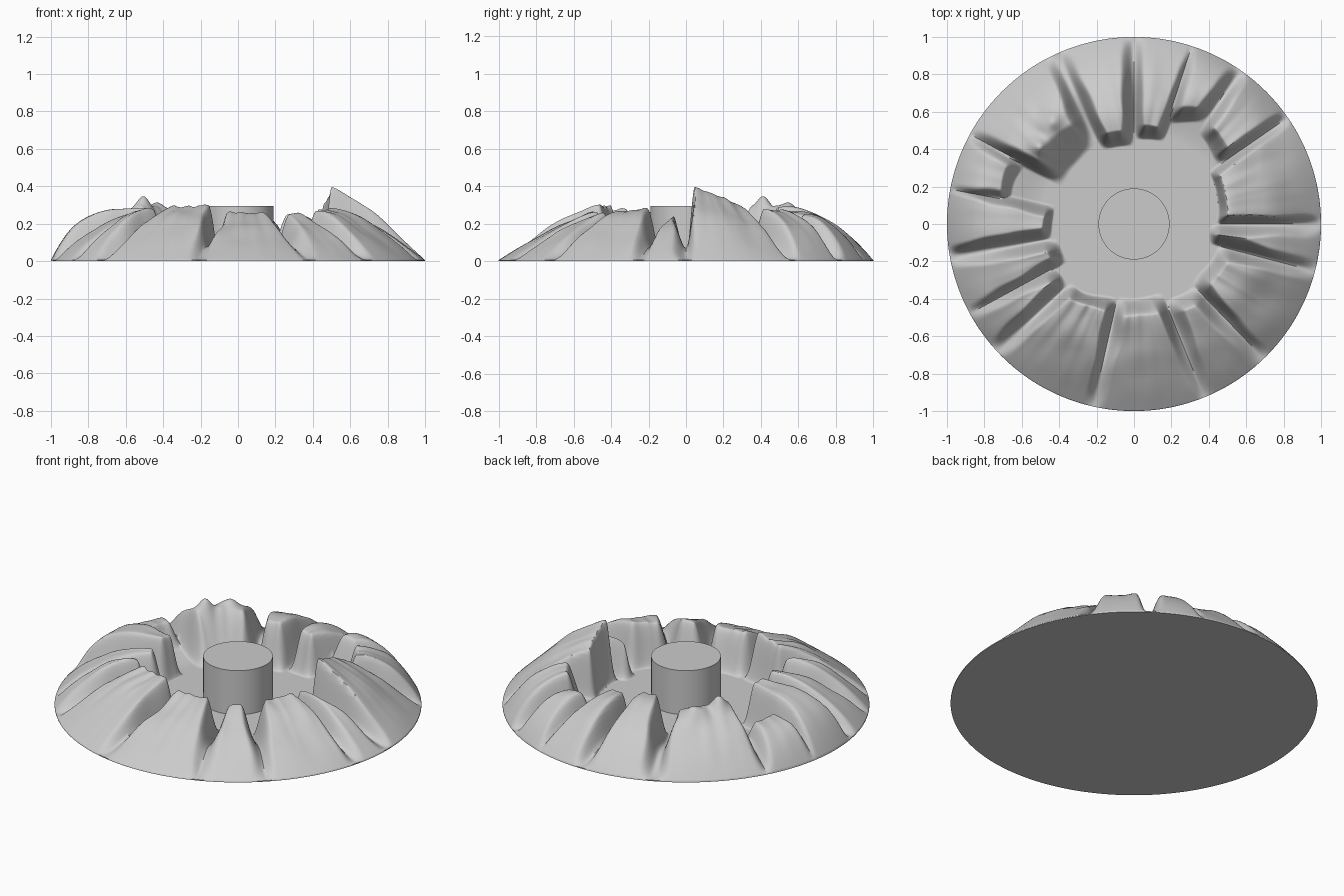
import bpy, bmesh, math
from mathutils import Vector, noise

if "Cube" in bpy.data.objects:
    bpy.data.objects.remove(bpy.data.objects["Cube"])

# Boulders round the ring: start/end angle, start/end inner radius,
# start/end crest height, outer slope curve, inner wall width, side wall width
ROCKS = [
    (0, 35, .44, .49, .40, .29, 1.3, .05, .05),
    (34.5, 55, .55, .59, .27, .28, 2.2, .09, .06),
    (55, 74, .66, .55, .24, .25, 2.2, .10, .08),
    (70, 90, .46, .45, .25, .27, 2.2, .08, .06),
    (90, 114, .41, .43, .29, .28, 2.2, .09, .07),
    (115, 153, .46, .42, .27, .30, 1.8, .20, .08),
    (150, 172, .67, .67, .20, .22, 2.4, .08, .08),
    (167, 190, .43, .43, .28, .28, 3.8, .06, .07),
    (190.5, 210, .40, .40, .27, .25, 2.0, .09, .07),
    (207, 223, .48, .48, .29, .29, 1.7, .08, .08),
    (223, 258, .46, .40, .29, .31, 1.4, .08, .06),
    (257, 293, .39, .40, .26, .26, 1.25, .10, .07),
    (291, 315, .45, .45, .25, .26, 1.4, .09, .09),
    (313, 346, .44, .46, .27, .29, 1.5, .09, .08),
    (345, 360, .41, .41, .26, .26, 1.8, .06, .07),
]
# Raised crest points: x, y, extra height, spread
SPIKES = [(-.51, .41, .05, .045), (-.44, .55, .055, .055)]
RINGS, SEGS = 130, 540
RIM, FLOOR = .006, .03


def smooth(t):
    t = max(0.0, min(1.0, t))
    return t * t * (3 - 2 * t)


def height(r, deg):
    a = math.radians(deg)
    x, y = r * math.cos(a), r * math.sin(a)
    base = FLOOR + .04 * smooth((r - .5) / .25)
    base = RIM + (base - RIM) * (1 - smooth((r - .75) / .25))
    z = base
    # radially streaked, slightly warped rock surface
    warp = noise.noise(Vector((x * 6, y * 6, 4)))
    streak = noise.noise(Vector((math.cos(a) * 13, math.sin(a) * 13, r * 2)))
    for a0, a1, r0, r1, h0, h1, p, wall, side_width in ROCKS:
        d = min(deg - a0, a1 - deg)
        if d <= 0:
            continue
        u = (deg - a0) / (a1 - a0)
        inner = r0 + (r1 - r0) * u + .02 * warp
        if r <= inner:
            continue
        crest = inner + wall
        t = max(0.0, min(1.0, (r - crest) / (1 - crest)))
        top = RIM + (h0 + (h1 - h0) * u ** 1.4 - RIM) * (1 - t ** p)
        top += (.014 * streak + .012 * warp) * (1 - t)
        side = smooth(math.radians(d) * r / side_width * (1 + .2 * warp))
        face = smooth((r - inner) / wall)
        z = max(z, base + side * face * max(0, top - base))
    for sx, sy, h, w in SPIKES:
        z += h * math.exp(-((x - sx) ** 2 + (y - sy) ** 2) / (w * w))
    return z


# Rocky ring: polar height field closed by a rim and a flat underside
bm = bmesh.new()
centre = bm.verts.new((0, 0, FLOOR))
rows = []
radii = [.15, .28] + [.36 + .64 * i / (RINGS - 1) for i in range(RINGS)]
for r in radii:
    row = []
    for j in range(SEGS):
        deg = 360 * j / SEGS
        a = math.radians(deg)
        row.append(bm.verts.new((r * math.cos(a), r * math.sin(a), height(r, deg))))
    rows.append(row)
rows.append([bm.verts.new((v.co.x, v.co.y, 0)) for v in rows[-1]])
for j in range(SEGS):
    k = (j + 1) % SEGS
    bm.faces.new((centre, rows[0][j], rows[0][k]))
    for lo, hi in zip(rows, rows[1:]):
        bm.faces.new((lo[j], hi[j], hi[k], lo[k]))
bm.faces.new(rows[-1][::-1])
bmesh.ops.recalc_face_normals(bm, faces=bm.faces)
mesh = bpy.data.meshes.new("rock_ring")
bm.to_mesh(mesh)
bm.free()
ring = bpy.data.objects.new("rock_ring", mesh)
bpy.context.collection.objects.link(ring)

# Central post
bpy.ops.mesh.primitive_cylinder_add(vertices=64, radius=.19, depth=.295, location=(0, 0, .1475))
post = bpy.context.object
post.name = "centre_post"

# Smooth shading with crisp edges
for ob, angle in ((ring, 60), (post, 30)):
    bpy.ops.object.select_all(action='DESELECT')
    ob.select_set(True)
    bpy.context.view_layer.objects.active = ob
    bpy.ops.object.shade_smooth_by_angle(angle=math.radians(angle))
